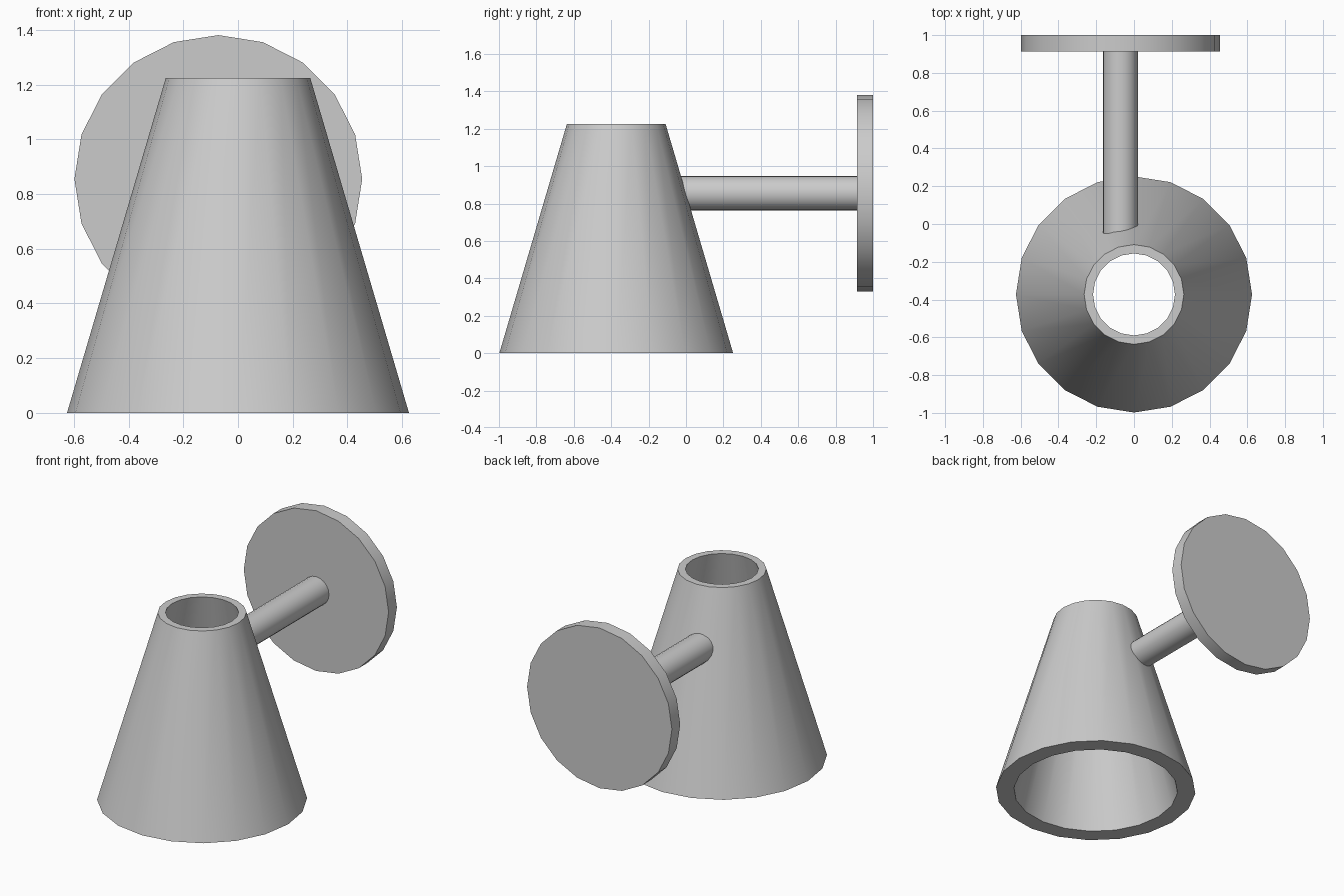
import bpy, bmesh
from math import cos, sin, pi

if "Cube" in bpy.data.objects:
    bpy.data.objects.remove(bpy.data.objects["Cube"])

SIDES = 20


def lathe(name, profile, centre, axis, closed=False):
    """Spin (radius, distance along axis) points around the z or y axis."""
    bm = bmesh.new()
    rings = []
    for r, h in profile:
        ring = []
        for i in range(SIDES):
            a = 2 * pi * i / SIDES
            u, v = r * cos(a), r * sin(a)
            co = (u, v, h) if axis == 'Z' else (u, h, v)
            ring.append(bm.verts.new(co))
        rings.append(ring)
    pairs = list(zip(rings, rings[1:]))
    if closed:
        pairs.append((rings[-1], rings[0]))
    else:
        bm.faces.new(rings[0])
        bm.faces.new(rings[-1])
    for a, b in pairs:
        for i in range(SIDES):
            j = (i + 1) % SIDES
            bm.faces.new((a[i], a[j], b[j], b[i]))
    bmesh.ops.recalc_face_normals(bm, faces=bm.faces[:])
    mesh = bpy.data.meshes.new(name)
    bm.to_mesh(mesh)
    bm.free()
    obj = bpy.data.objects.new(name, mesh)
    obj.location = centre
    bpy.context.collection.objects.link(obj)
    bpy.ops.object.select_all(action='DESELECT')
    obj.select_set(True)
    bpy.context.view_layer.objects.active = obj
    bpy.ops.object.shade_smooth_by_angle(angle=pi / 6)
    return obj


# Hollow conical shade, open at both ends
lathe("shade", [(0.625, 0), (0.264, 1.225), (0.217, 1.225), (0.513, 0)],
      (0, -0.373, 0), 'Z', closed=True)

# Arm runs from inside the shade wall to the wall plate
lathe("arm", [(0.093, -0.05), (0.093, 0.93)], (-0.072, 0, 0.855), 'Y')

# Round wall plate
lathe("wall_plate", [(0.526, 0.914), (0.526, 1.0)], (-0.072, 0, 0.855), 'Y')
